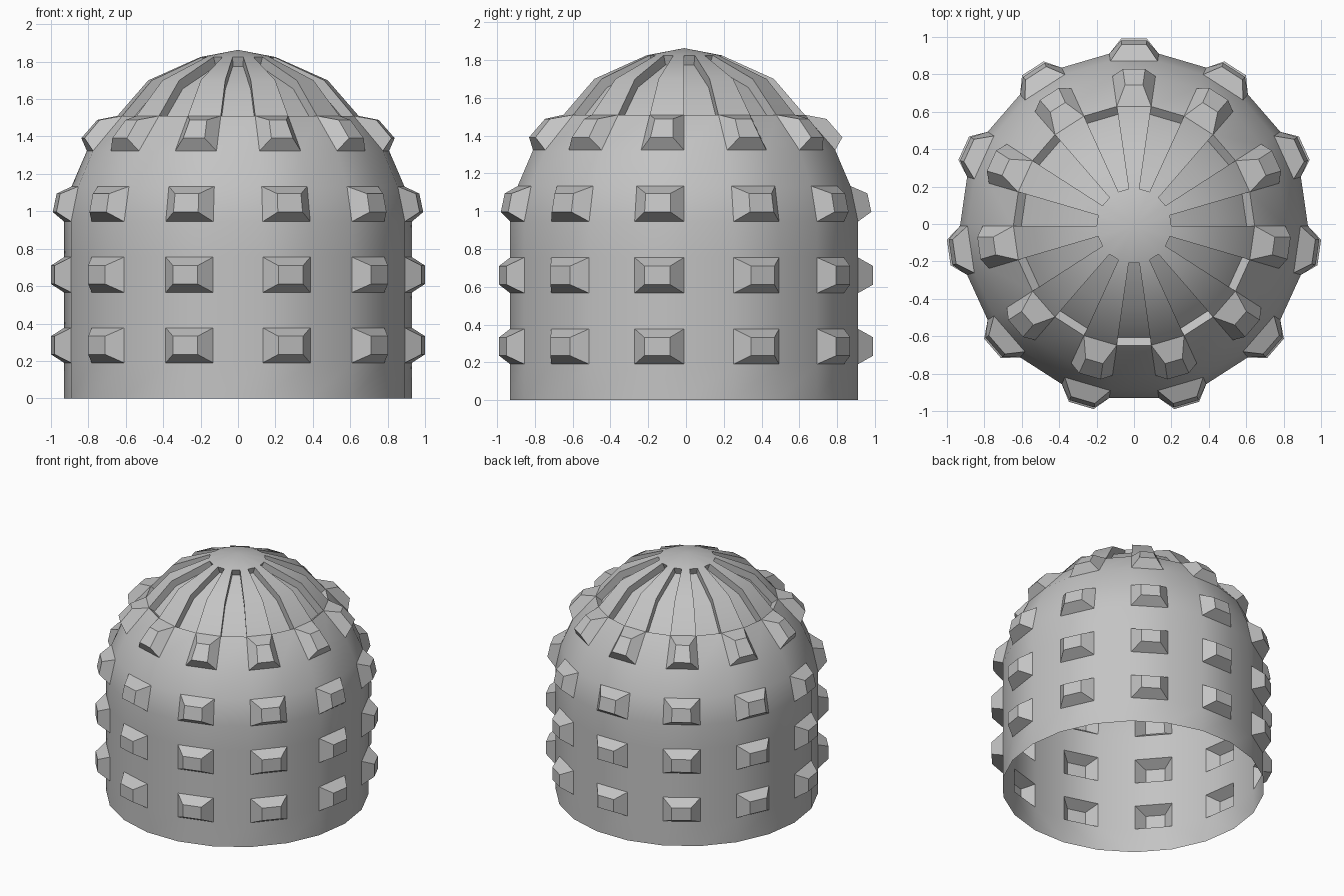
import bpy, bmesh, math
from mathutils import Vector

if "Cube" in bpy.data.objects:
    bpy.data.objects.remove(bpy.data.objects["Cube"], do_unlink=True)

SIDES = 22
STEP = 2 * math.pi / SIDES
Y_SHIFT = -0.01

grey = bpy.data.materials.new("plain_grey")
grey.use_nodes = True
colour = (0.55, 0.55, 0.55, 1)
grey.diffuse_color = colour
grey.node_tree.nodes["Principled BSDF"].inputs["Base Color"].default_value = colour

# Profile of the open shell, from the rim to the last ring under the apex
profile = [(0.93, 0), (0.93, 0.19), (0.93, 0.377), (0.93, 0.566), (0.93, 0.755),
           (0.93, 0.945), (0.89, 1.133), (0.808, 1.323), (0.645, 1.51),
           (0.48, 1.70), (0.2, 1.825)]
APEX_Z = 1.863

bm = bmesh.new()
rings = []
for r, z in profile:
    ring = []
    for i in range(SIDES):
        a = math.pi / 2 + (i - 0.5) * STEP
        ring.append(bm.verts.new((r * math.cos(a), r * math.sin(a) + Y_SHIFT, z)))
    rings.append(ring)
apex = bm.verts.new((0, Y_SHIFT, APEX_Z))

# Column 0 is centred on the back
bands = []
for low, high in zip(rings, rings[1:]):
    bands.append([bm.faces.new((low[i], low[(i + 1) % SIDES],
                                high[(i + 1) % SIDES], high[i]))
                  for i in range(SIDES)])
for i in range(SIDES):
    bm.faces.new((rings[-1][i], rings[-1][(i + 1) % SIDES], apex))
bm.normal_update()

# Hollow studs: every other face of every other band is pushed out and tapered
stud_faces = [bands[b][i] for b in (1, 3, 5, 7) for i in range(0, SIDES, 2)]
cap_panels = [[bands[8][i], bands[9][i]] for i in range(1, SIDES, 2)]
for face in bmesh.ops.extrude_discrete_faces(bm, faces=stud_faces)["faces"]:
    face.normal_update()
    n = face.normal
    push = Vector((n.x, n.y, n.z * 0.35)).normalized() * 0.08
    centre = face.calc_center_median()
    for v in face.verts:
        v.co = centre + (v.co - centre) * 0.52 + push

# Sunken panels between the ribs of the cap
bm.normal_update()
for panel in cap_panels:
    bmesh.ops.inset_region(bm, faces=panel, thickness=0.001, depth=-0.055,
                           use_boundary=True, use_even_offset=True)
bm.normal_update()

mesh = bpy.data.meshes.new("studded_dome_shell")
bm.to_mesh(mesh)
bm.free()
mesh.materials.append(grey)
shell = bpy.data.objects.new("studded_dome_shell", mesh)
bpy.context.collection.objects.link(shell)

bpy.ops.object.select_all(action='DESELECT')
shell.select_set(True)
bpy.context.view_layer.objects.active = shell
bpy.ops.object.shade_smooth_by_angle(angle=math.radians(30))
